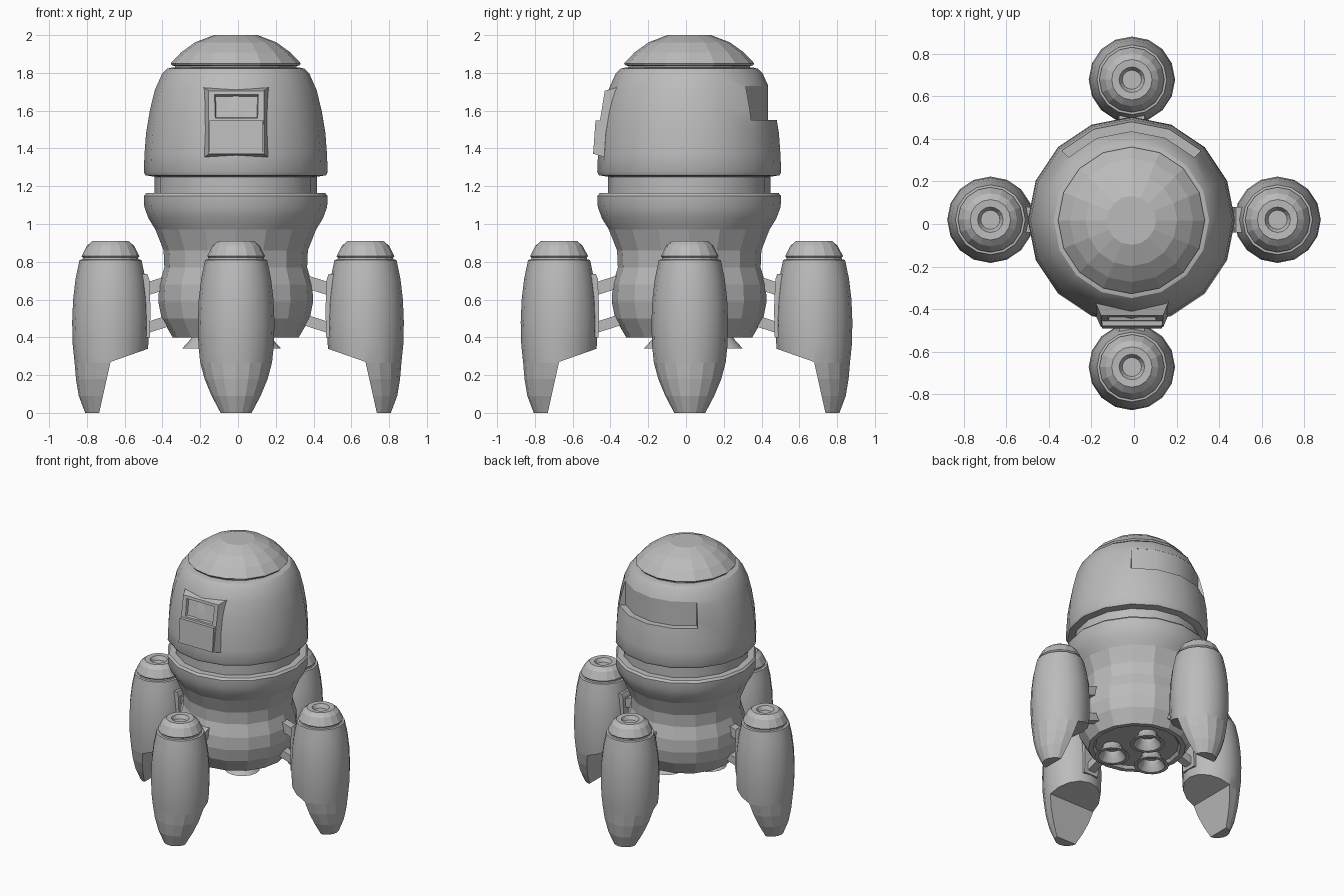
import bpy, bmesh, math
from mathutils import Matrix

cube = bpy.data.objects.get("Cube")
if cube:
    bpy.data.objects.remove(cube, do_unlink=True)

SIDES = 16
CENTRE = (-0.012, 0.017, 0)   # axis of the body

grey = bpy.data.materials.new("hull_grey")
grey.use_nodes = True
grey.diffuse_color = (0.5, 0.5, 0.5, 1)
grey.node_tree.nodes["Principled BSDF"].inputs["Base Color"].default_value = (0.5, 0.5, 0.5, 1)


def finish(name, bm, loc=(0, 0, 0)):
    bmesh.ops.recalc_face_normals(bm, faces=bm.faces)
    mesh = bpy.data.meshes.new(name)
    bm.to_mesh(mesh)
    bm.free()
    mesh.materials.append(grey)
    ob = bpy.data.objects.new(name, mesh)
    ob.location = loc
    bpy.context.collection.objects.link(ob)
    return ob


def lathe(name, profile, loc=(0, 0, 0), n=SIDES):
    """Closed solid from (radius, z[, x shift]) points."""
    bm = bmesh.new()
    rings = []
    for r, z, *shift in profile:
        cx = shift[0] if shift else 0
        rings.append([bm.verts.new((cx + r * math.cos(a), r * math.sin(a), z))
                      for a in (math.tau * i / n for i in range(n))])
    for lo, hi in zip(rings, rings[1:]):
        for i in range(n):
            j = (i + 1) % n
            bm.faces.new((lo[i], lo[j], hi[j], hi[i]))
    bm.faces.new(rings[0])
    bm.faces.new(rings[-1])
    return finish(name, bm, loc)


def loft(name, first, second, loc=(0, 0, 0)):
    """Solid between two matching outlines."""
    bm = bmesh.new()
    a = [bm.verts.new(p) for p in first]
    b = [bm.verts.new(p) for p in second]
    bm.faces.new(a)
    bm.faces.new(b)
    for i in range(len(a)):
        j = (i + 1) % len(a)
        bm.faces.new((a[i], a[j], b[j], b[i]))
    return finish(name, bm, loc)


def prism(name, outline, half, loc=(0, 0, 0)):
    """Outline in x and z, extruded both ways along y."""
    return loft(name, [(x, -half, z) for x, z in outline],
                [(x, half, z) for x, z in outline], loc)


def carve(ob, cutter):
    mod = ob.modifiers.new("carve", 'BOOLEAN')
    mod.operation = 'DIFFERENCE'
    mod.solver = 'EXACT'
    mod.object = cutter
    bpy.context.view_layer.objects.active = ob
    bpy.ops.object.modifier_apply(modifier=mod.name)
    bpy.data.objects.remove(cutter, do_unlink=True)


def smooth(ob, degrees=32):
    bpy.ops.object.select_all(action='DESELECT')
    ob.select_set(True)
    bpy.context.view_layer.objects.active = ob
    bpy.ops.object.shade_smooth_by_angle(angle=math.radians(degrees))


# Dome, with a narrow neck under its lip
lathe("dome", [(0.115, 2.0), (0.215, 1.962), (0.29, 1.908), (0.345, 1.85),
               (0.338, 1.84), (0.322, 1.836), (0.322, 1.8)], CENTRE)

# Upper hull with a wide recessed window at the back
upper = lathe("upper_hull", [
    (0.34, 1.828), (0.365, 1.822), (0.39, 1.795), (0.428, 1.71), (0.455, 1.6),
    (0.475, 1.48), (0.483, 1.37), (0.487, 1.275), (0.478, 1.258), (0.43, 1.25)], CENTRE)
arc = [math.radians(45 + 22.5 * i) for i in range(5)]
wedge = [(r * math.cos(a), r * math.sin(a))
         for r, angles in ((0.418, arc), (0.75, arc[::-1])) for a in angles]
carve(upper, loft("window_cutter", [(x, y, 1.55) for x, y in wedge],
                  [(x, y, 1.73) for x, y in wedge], CENTRE))
smooth(upper)

# Waist band and collar
smooth(lathe("waist_band", [(0.43, 1.27), (0.43, 1.15)], CENTRE))
smooth(lathe("collar", [(0.43, 1.165), (0.474, 1.163), (0.487, 1.148), (0.484, 1.09),
                        (0.462, 1.03), (0.425, 0.97)], CENTRE))

# Faceted lower hull with a recessed underside
lathe("lower_hull", [(0.425, 0.97), (0.382, 0.86), (0.378, 0.77), (0.405, 0.68),
                     (0.41, 0.59), (0.392, 0.5), (0.334, 0.4), (0.3, 0.4),
                     (0.285, 0.42)], CENTRE)

# Three flared engine nozzles
for k in range(3):
    a = math.radians(75 + 120 * k)
    spot = (CENTRE[0] + 0.17 * math.cos(a), CENTRE[1] + 0.17 * math.sin(a), 0)
    smooth(lathe(f"nozzle_{k + 1}", [(0.06, 0.44), (0.07, 0.395), (0.12, 0.34), (0.095, 0.34),
                                     (0.06, 0.385), (0.055, 0.41)], spot))

# Front hatch: tapered frame, window opening and a raised lower panel


def rect(x0, x1, y0, y1, z0, z1):
    return [(x0, y0, z0), (x1, y0, z0), (x1, y1, z1), (x0, y1, z1)]


hatch = loft("hatch_frame", rect(-0.185, 0.165, -0.42, -0.36, 1.35, 1.725),
             rect(-0.155, 0.137, -0.485, -0.43, 1.37, 1.705))
carve(hatch, loft("hatch_cutter", rect(-0.115, 0.1, -0.435, -0.405, 1.565, 1.67),
                  rect(-0.13, 0.112, -0.49, -0.45, 1.55, 1.695)))
loft("hatch_window", rect(-0.12, 0.104, -0.4, -0.37, 1.555, 1.68),
     rect(-0.12, 0.104, -0.438, -0.415, 1.555, 1.68))
loft("hatch_panel", rect(-0.155, 0.137, -0.42, -0.42, 1.365, 1.55),
     rect(-0.15, 0.132, -0.492, -0.479, 1.37, 1.548))

# Landing pod, outward along +x, with its foot carved away on the inner side
pod = lathe("landing_pod", [
    (0.045, 0.88), (0.06, 0.908), (0.095, 0.91), (0.125, 0.885), (0.153, 0.83),
    (0.146, 0.822), (0.148, 0.812), (0.164, 0.81), (0.185, 0.71), (0.198, 0.6),
    (0.203, 0.48), (0.2, 0.36), (0.19, 0.265), (0.168, 0.18, 0.015),
    (0.13, 0.09, 0.038), (0.084, 0, 0.05)])
carve(pod, prism("foot_cutter", [(-0.4, 0.41), (0, 0.27), (0.06, 0), (0.082, -0.1),
                                 (-0.4, -0.1)], 0.4))
smooth(pod)
for face in pod.data.polygons:
    if face.center.z < 0.265 or face.center.z > 0.815:
        face.use_smooth = False

# Mount plate and two sloping struts joining pod to body
parts = [pod,
         prism("mount_plate", [(-0.15, 0.4), (-0.208, 0.4), (-0.212, 0.55),
                               (-0.205, 0.71), (-0.195, 0.735), (-0.15, 0.735)], 0.06),
         prism("upper_strut", [(-0.19, 0.62), (-0.19, 0.69), (-0.33, 0.735), (-0.33, 0.665)], 0.03),
         prism("lower_strut", [(-0.19, 0.42), (-0.19, 0.48), (-0.33, 0.525), (-0.33, 0.465)], 0.03)]

# Four copies round the body
spots = {"left": (0.675, 0.02), "back": (-0.01, 0.678),
         "right": (-0.675, 0.02), "front": (-0.01, -0.672)}
for k, (side, (x, y)) in enumerate(spots.items()):
    for part in parts:
        ob = part if k == 0 else part.copy()
        if k:
            bpy.context.collection.objects.link(ob)
        ob.matrix_world = Matrix.Translation((x, y, 0)) @ Matrix.Rotation(k * math.pi / 2, 4, 'Z')
        base = part.data.name.split(".")[0]
        ob.name = f"{side}_{base}"
